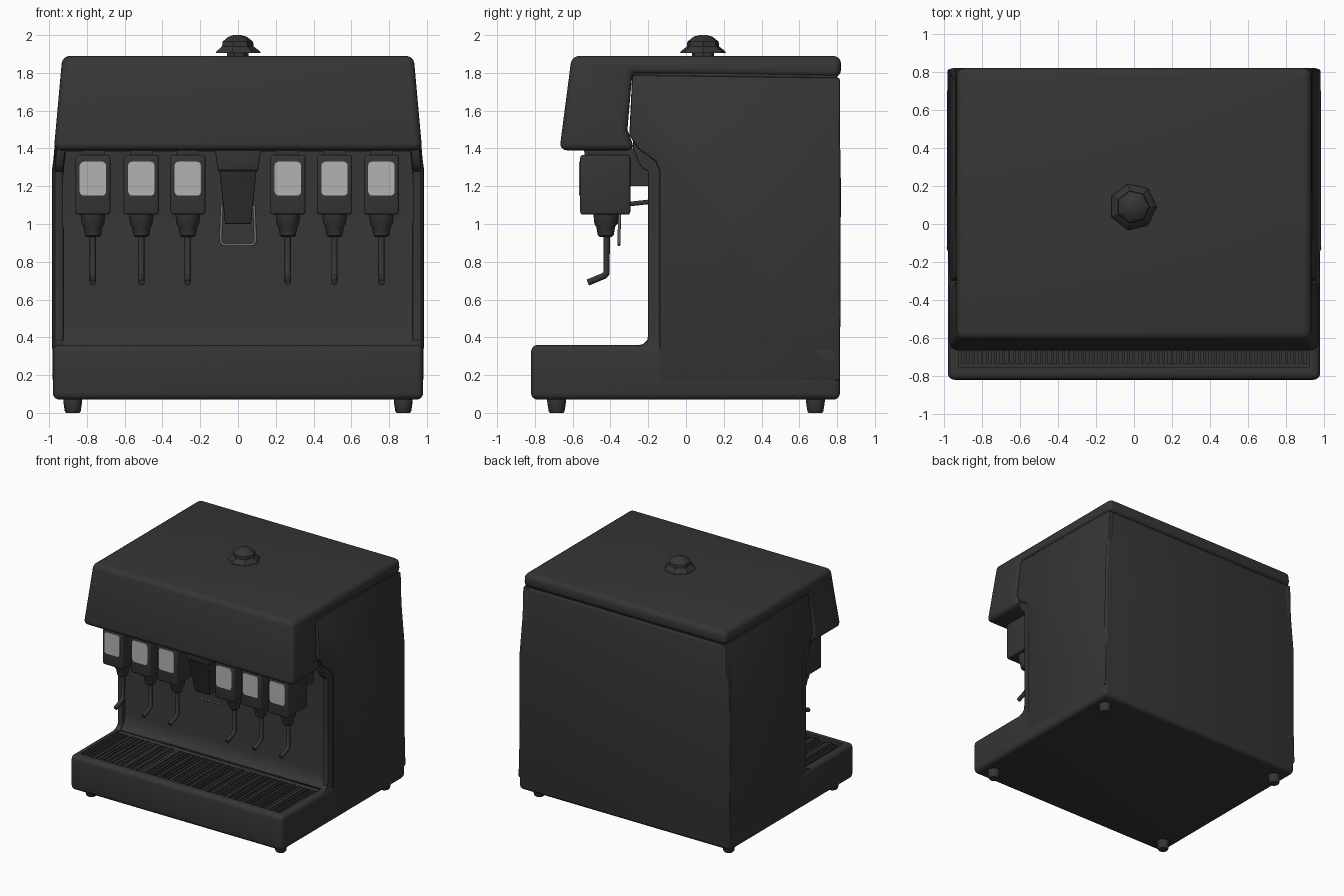
import bpy, bmesh, math, random
from mathutils import Vector

if "Cube" in bpy.data.objects:
    bpy.data.objects.remove(bpy.data.objects["Cube"])
random.seed(4)

def material(name, v):
    m = bpy.data.materials.new(name)
    m.diffuse_color = (v, v, v, 1)
    m.use_nodes = True
    m.node_tree.nodes["Principled BSDF"].inputs["Base Color"].default_value = m.diffuse_color
    return m

DARK = material("charcoal", 0.036)
LABEL = material("light grey", 0.45)
WIRE = material("wire grey", 0.16)

def finish(name, bm, mat, bevel=0, segs=3, angle=30):
    bmesh.ops.recalc_face_normals(bm, faces=bm.faces)
    me = bpy.data.meshes.new(name)
    bm.to_mesh(me)
    bm.free()
    ob = bpy.data.objects.new(name, me)
    bpy.context.collection.objects.link(ob)
    me.materials.append(mat)
    bpy.ops.object.select_all(action='DESELECT')
    ob.select_set(True)
    bpy.context.view_layer.objects.active = ob
    if bevel:
        b = ob.modifiers.new("Bevel", 'BEVEL')
        b.width, b.segments, b.limit_method = bevel, segs, 'ANGLE'
        b.angle_limit = math.radians(40)
        bpy.ops.object.modifier_apply(modifier="Bevel")
    bpy.ops.object.shade_smooth_by_angle(angle=math.radians(angle))
    return ob

def lean(x, z):
    # sides of the upper housing lean inwards
    return x * (1 - 0.055 * max(0, z - 1.28) / 0.6)

def prism(name, profile, x0, x1, mat=DARK, bevel=0, segs=3):
    """Side profile of (y, z) points, extruded along x."""
    bm = bmesh.new()
    a = [bm.verts.new((lean(x0, z), y, z)) for y, z in profile]
    b = [bm.verts.new((lean(x1, z), y, z)) for y, z in profile]
    bm.faces.new(a)
    bm.faces.new(b)
    for i in range(len(a)):
        j = (i + 1) % len(a)
        bm.faces.new((a[i], a[j], b[j], b[i]))
    return finish(name, bm, mat, bevel, segs)

def box(name, x0, x1, y0, y1, z0, z1, mat=DARK, bevel=0, segs=3):
    bm = bmesh.new()
    bmesh.ops.create_cube(bm, size=1)
    for v in bm.verts:
        v.co = (x0 + (v.co.x + .5) * (x1 - x0), y0 + (v.co.y + .5) * (y1 - y0),
                z0 + (v.co.z + .5) * (z1 - z0))
    return finish(name, bm, mat, bevel, segs)

def lathe(name, x, y, rings, n=16, mat=DARK, angle=30):
    """Stack of (radius, z) rings, capped at both ends."""
    bm = bmesh.new()
    loops = [[bm.verts.new((x + r * math.cos(2 * math.pi * i / n),
                            y + r * math.sin(2 * math.pi * i / n), z)) for i in range(n)]
             for r, z in rings]
    for a, b in zip(loops, loops[1:]):
        for i in range(n):
            j = (i + 1) % n
            bm.faces.new((a[i], a[j], b[j], b[i]))
    bm.faces.new(loops[0])
    bm.faces.new(loops[-1])
    return finish(name, bm, mat, angle=angle)

def rod(name, pts, radius, mat=DARK):
    cu = bpy.data.curves.new(name, 'CURVE')
    cu.dimensions = '3D'
    cu.bevel_depth, cu.bevel_resolution, cu.use_fill_caps = radius, 2, True
    sp = cu.splines.new('POLY')
    sp.points.add(len(pts) - 1)
    for p, co in zip(sp.points, pts):
        p.co = (*co, 1)
    cu.materials.append(mat)
    ob = bpy.data.objects.new(name, cu)
    bpy.context.collection.objects.link(ob)

# base with rounded front corners and a recessed drip tray
base = box("base", -.98, .98, -.82, .815, .07, .36, bevel=.035, segs=4)
cutter = box("tray_cutter", -.925, .925, -.755, -.24, .29, .5)
cutter.hide_render = True
mod = base.modifiers.new("Tray", 'BOOLEAN')
mod.object, mod.operation, mod.solver = cutter, 'DIFFERENCE', 'EXACT'
bpy.context.view_layer.objects.active = base
bpy.ops.object.modifier_apply(modifier="Tray")
bpy.data.objects.remove(cutter)

# uneven grille slats running front to back
n = 64
for i in range(n):
    x = -.915 + 1.83 * (i + .5) / n
    w = random.uniform(.007, .012)
    box("tray_slat", x - w, x + w, -.738, -.24, .315, .338 + random.uniform(0, .012))

# splash back curving into the tray
prism("splash_back", [(-.26, .30), (-.26, .345), (-.215, .365), (-.185, .40), (-.17, .46),
                      (-.17, 1.42), (.80, 1.42), (.80, .30)], -.94, .94)

# side cheeks and side panels
cheek = [(-.26, .30), (-.26, .355), (-.225, .365), (-.205, .385), (-.20, .42), (-.20, 1.28),
         (-.225, 1.29), (-.25, 1.32), (-.28, 1.40), (-.28, 1.80), (.80, 1.80), (.80, .30)]
panel = [(-.14, .17), (-.14, 1.28), (-.16, 1.33), (-.255, 1.40), (-.30, 1.47), (-.285, 1.79),
         (.815, 1.775), (.815, .17)]
for s in (-1, 1):
    prism("side_cheek", cheek, s * .925, s * .972, bevel=.008, segs=2)
    prism("side_panel", panel, s * .93, s * .983, bevel=.012, segs=2)

# back panel and housing core
prism("back_panel", [(.70, .10), (.70, 1.785), (.81, 1.775), (.82, 1.2), (.815, .10)],
      -.975, .975, bevel=.02)
prism("upper_core", [(-.27, 1.38), (-.27, 1.80), (.80, 1.80), (.80, 1.38)], -.94, .94)

# hood and lid in one sweep
prism("hood", [(-.67, 1.39), (-.605, 1.89), (.82, 1.89), (.82, 1.775), (-.285, 1.795),
               (-.31, 1.50), (-.27, 1.39)], -.985, .985, bevel=.04, segs=4)

# faceted cap on the lid
lathe("lid_cap", -.005, .09, [(.125, 1.905), (.12, 1.915), (.088, 1.94), (.085, 1.965),
                              (.05, 1.992), (.02, 2.0)], n=7, angle=25)
lathe("lid_cap_stem", -.005, .09, [(.06, 1.88), (.06, 1.91)], n=7)

# dispensing valves with label, nozzle and bent lever
for x in (-.768, -.512, -.266, .264, .511, .759):
    box("valve_body", x - .093, x + .093, -.56, -.295, 1.05, 1.365, bevel=.014)
    box("valve_mount", x - .06, x + .06, -.52, -.16, 1.2, 1.40)
    plate = box("valve_label", x - .07, x + .07, -.566, -.558, 1.15, 1.33, mat=LABEL)
    bm = bmesh.new()
    bm.from_mesh(plate.data)
    upright = [e for e in bm.edges if abs(e.verts[0].co.y - e.verts[1].co.y) > .004]
    bmesh.ops.bevel(bm, geom=upright, offset=.022, segments=3, profile=.5, affect='EDGES')
    bm.to_mesh(plate.data)
    bm.free()
    lathe("nozzle", x, -.425, [(.066, 1.06), (.06, 1.0), (.05, .985), (.042, .94), (.03, .93)][::-1])
    rod("lever", [(x, -.42, .96), (x, -.42, .74), (x, -.435, .725), (x, -.52, .69)], .017)

# ice chute, tapering downwards
bm = bmesh.new()
rings = []
for z, w, y0, y1 in ((1.0, .068, -.47, -.36), (1.28, .098, -.52, -.33),
                     (1.285, .108, -.53, -.32), (1.40, .122, -.54, -.30)):
    rings.append([bm.verts.new(c) for c in ((-w, y0, z), (w, y0, z), (w, y1, z), (-w, y1, z))])
for a, b in zip(rings, rings[1:]):
    for i in range(4):
        j = (i + 1) % 4
        bm.faces.new((a[i], a[j], b[j], b[i]))
bm.faces.new(rings[0])
bm.faces.new(rings[-1])
finish("ice_chute", bm, DARK, bevel=.012, segs=2)

# wire push loop behind the chute
rod("push_loop", [(-.085, -.35, 1.10), (-.092, -.355, .91), (-.08, -.355, .89), (.08, -.355, .89),
                  (.092, -.355, .91), (.085, -.35, 1.10)], .008, WIRE)
rod("push_loop_arm", [(0, -.17, 1.12), (0, -.35, 1.10)], .012)
rod("push_loop_bar", [(-.085, -.35, 1.10), (.085, -.35, 1.10)], .008)

# feet
for x in (-.875, .875):
    for y in (-.685, .685):
        lathe("foot", x, y, [(.036, 0), (.042, .008), (.05, .06), (.05, .09)])
